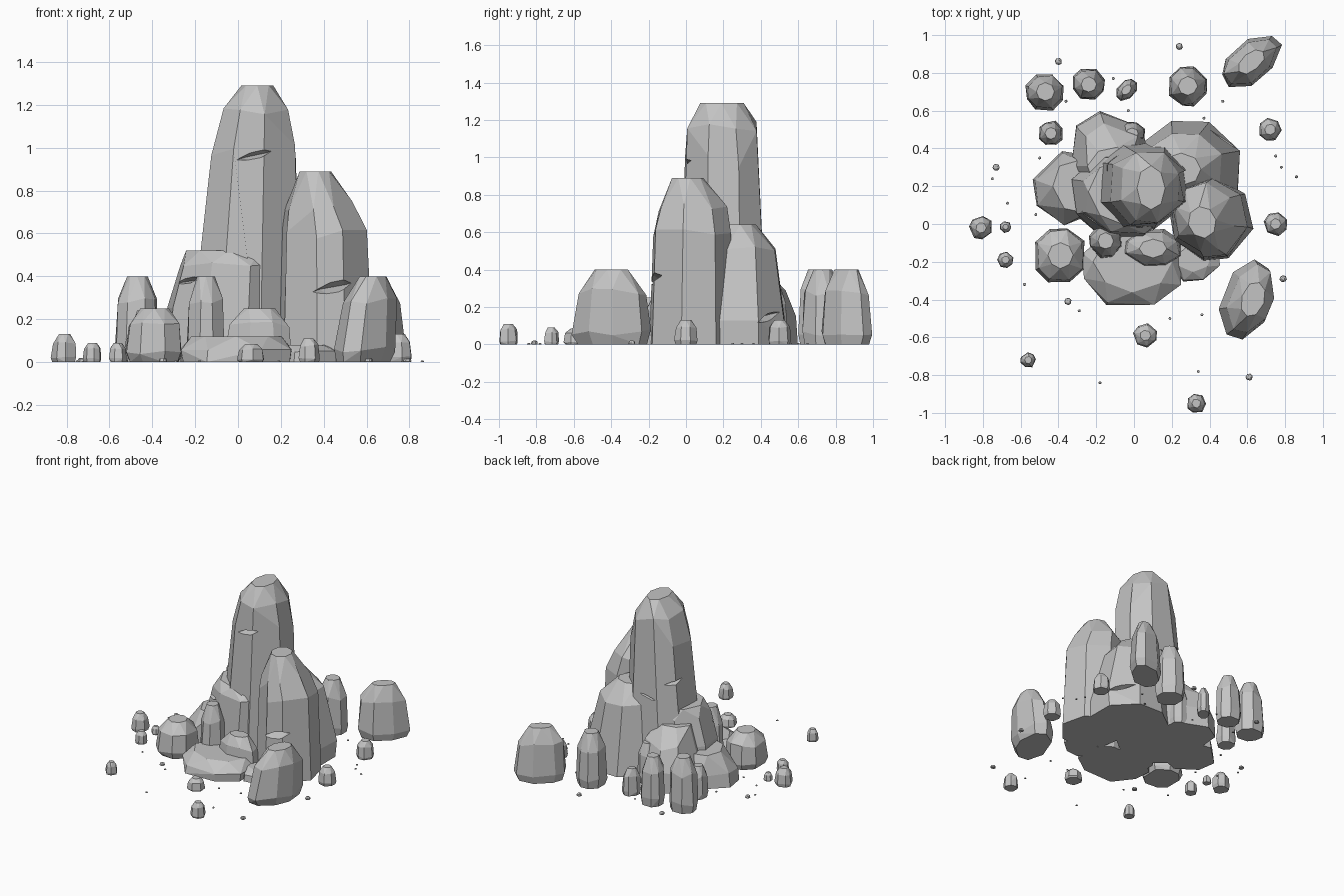
import bpy, bmesh, math, random
from mathutils import Vector, Matrix

cube = bpy.data.objects.get("Cube")
if cube:
    bpy.data.objects.remove(cube, do_unlink=True)
rng = random.Random(7)

stone = bpy.data.materials.new("grey_stone")
stone.use_nodes = True
GREY = (0.55, 0.55, 0.55, 1)
stone.diffuse_color = GREY
bsdf = stone.node_tree.nodes["Principled BSDF"]
bsdf.inputs["Base Color"].default_value = GREY
bsdf.inputs["Roughness"].default_value = 0.9


def hull(name, points, dissolve=0.16):
    """Flat-faced convex stone through a cloud of points."""
    bm = bmesh.new()
    for p in points:
        bm.verts.new(p)
    res = bmesh.ops.convex_hull(bm, input=bm.verts)
    loose = {v for v in res["geom_interior"] + res["geom_unused"]
             if isinstance(v, bmesh.types.BMVert)}
    bmesh.ops.delete(bm, geom=list(loose), context="VERTS")
    bmesh.ops.dissolve_limit(bm, angle_limit=dissolve, verts=bm.verts, edges=bm.edges)
    bmesh.ops.recalc_face_normals(bm, faces=bm.faces)
    mesh = bpy.data.meshes.new(name)
    bm.to_mesh(mesh)
    bm.free()
    mesh.materials.append(stone)
    obj = bpy.data.objects.new(name, mesh)
    bpy.context.collection.objects.link(obj)
    return obj


def rock(name, rings, sides=8, turn=0.0, jitter=0.05):
    """Stack of uneven rings (z, x, y, rx, ry); the top ring is staggered."""
    wobble = [rng.uniform(-0.18, 0.18) for _ in range(sides)]
    spin = Matrix.Rotation(math.radians(turn), 3, "Z")
    points = []
    for i, (z, x, y, rx, ry) in enumerate(rings):
        last = i == len(rings) - 1
        for k in range(sides):
            a = math.tau * (k if last else k + 0.5 + wobble[k]) / sides
            r = 1.06 + rng.uniform(-jitter, jitter)
            lift = 0 if i == 0 or last else rng.uniform(-1, 1) * jitter * rings[-1][0]
            p = spin @ Vector((rx * r * math.cos(a), ry * r * math.sin(a), 0))
            points.append(p + Vector((x, y, z + lift)))
    return hull(name, points)


def boulder(name, x, y, rx, ry, h, turn=0.0, sides=8, lean=0.0):
    profile = [(0, 0.88), (0.16, 1), (0.7, 0.88), (1, 0.45)]
    rings = [(t * h, x + lean * t, y, rx * s, ry * s) for t, s in profile]
    return rock(name, rings, sides, turn)


def crack(target, tip, width, depth, height, facing, tilt):
    """Thin wedge notch; facing is the outward heading in degrees."""
    w, h = width / 2, height / 2
    pts = [(-w, 0, -h * 0.3), (w, 0, h * 0.3), (w * 0.3, 0, h), (-w * 0.2, 0, -h),
           (-w * 0.5, depth, 0), (w * 0.5, depth, 0),
           (-w, -depth, -h), (w, -depth, h), (w * 0.3, -depth, h * 2), (-w * 0.2, -depth, -h * 2)]
    m = (Matrix.Translation(tip) @ Matrix.Rotation(math.radians(facing + 90), 4, "Z")
         @ Matrix.Rotation(math.radians(-tilt), 4, "Y"))
    cutter = hull("crack_cutter", [m @ Vector(p) for p in pts], 0.01)
    cutter.hide_render = True
    mod = target.modifiers.new("crack", "BOOLEAN")
    mod.operation, mod.solver, mod.object = "DIFFERENCE", "EXACT", cutter
    bpy.context.view_layer.objects.active = target
    bpy.ops.object.modifier_apply(modifier=mod.name)
    bpy.data.objects.remove(cutter, do_unlink=True)


# Tall main pillar
main = rock("main_pillar", [
    (0, 0.03, 0.21, 0.27, 0.24), (0.5, 0.04, 0.215, 0.25, 0.235),
    (0.98, 0.07, 0.205, 0.2, 0.215), (1.17, 0.08, 0.2, 0.155, 0.185),
    (1.29, 0.09, 0.19, 0.07, 0.11)], 8, 0, 0.03)
crack(main, (0.08, -0.01, 0.965), 0.22, 0.06, 0.04, -90, 12)
crack(main, (0.04, 0.445, 0.6), 0.2, 0.06, 0.04, 90, -12)
crack(main, (-0.14, 0.33, 0.72), 0.2, 0.06, 0.03, 150, 10)

# Second pillar
second = rock("second_pillar", [
    (0, 0.405, 0.03, 0.215, 0.22), (0.35, 0.405, 0.03, 0.21, 0.21),
    (0.6, 0.4, 0.035, 0.19, 0.2), (0.73, 0.375, 0.035, 0.155, 0.18),
    (0.89, 0.36, 0.01, 0.07, 0.08)], 8, 10, 0.03)
crack(second, (0.45, -0.175, 0.35), 0.24, 0.06, 0.05, -80, 10)

# Rocks leaning against the pillars
rear = rock("rear_shoulder", [
    (0, 0.28, 0.29, 0.28, 0.25), (0.12, 0.28, 0.29, 0.28, 0.24),
    (0.52, 0.26, 0.3, 0.21, 0.18), (0.64, 0.25, 0.29, 0.1, 0.08)], 8, 0, 0.03)
crack(rear, (0.47, 0.44, 0.15), 0.22, 0.05, 0.03, 40, 12)
skirt = rock("pillar_skirt", [
    (0, -0.05, 0.16, 0.28, 0.23), (0.25, -0.05, 0.16, 0.27, 0.225),
    (0.45, -0.02, 0.16, 0.25, 0.21), (0.52, -0.04, 0.17, 0.19, 0.17)], 8, 0, 0.03)
crack(skirt, (-0.24, 0.02, 0.38), 0.16, 0.06, 0.03, -120, 8)
rock("back_shoulder", [
    (0, -0.13, 0.38, 0.2, 0.21), (0.14, -0.13, 0.38, 0.2, 0.2),
    (0.3, -0.12, 0.36, 0.16, 0.16), (0.42, -0.13, 0.3, 0.11, 0.1)], 7, 20)
rock("left_ledge", [
    (0, -0.34, 0.19, 0.19, 0.19), (0.1, -0.34, 0.19, 0.18, 0.18),
    (0.23, -0.3, 0.2, 0.12, 0.14)], 7, 30)
rock("front_slab", [
    (0, -0.01, -0.23, 0.25, 0.21), (0.06, -0.01, -0.23, 0.26, 0.21),
    (0.12, -0.01, -0.2, 0.2, 0.15)], 8, 0)
rock("side_slab", [
    (0, 0.32, -0.19, 0.13, 0.11), (0.05, 0.32, -0.19, 0.13, 0.11),
    (0.08, 0.32, -0.18, 0.09, 0.07)], 7, 10)

# x, y, radius x, radius y, height, turn, sides, lean
BOULDERS = {
    "round_boulder": (-0.39, -0.165, 0.14, 0.145, 0.25),
    "front_boulder": (0.1, -0.13, 0.155, 0.1, 0.25),
    "narrow_boulder": (-0.15, -0.09, 0.085, 0.09, 0.4),
    "back_boulder": (-0.01, 0.48, 0.07, 0.06, 0.3),
    "long_front_rock": (0.59, -0.4, 0.205, 0.125, 0.4, 70, 8, 0.04),
    "long_back_rock": (0.62, 0.86, 0.175, 0.1, 0.4, 40),
    "back_rock_a": (-0.47, 0.7, 0.1, 0.1, 0.4),
    "back_rock_b": (-0.24, 0.74, 0.085, 0.085, 0.36),
    "back_rock_c": (0.285, 0.73, 0.105, 0.105, 0.4),
    "back_rock_d": (-0.44, 0.48, 0.065, 0.065, 0.24),
    "back_rock_e": (-0.04, 0.71, 0.065, 0.045, 0.2, 50),
}
for name, shape in BOULDERS.items():
    boulder(name, *shape)

# Small stones: x, y, radius, height
STONES = [
    (-0.81, -0.02, .06, .13), (-0.68, -0.015, .03, .06), (-0.68, -0.19, .042, .09),
    (-0.56, -0.72, .04, .09), (0.06, -0.59, .06, .085), (0.33, -0.95, .05, .11),
    (0.75, 0, .06, .13), (0.72, 0.5, .06, .13), (-0.4, 0.86, .018, .02),
    (0.24, 0.94, .018, .02), (-0.35, -0.41, .018, .02), (0.79, -0.29, .018, .02),
    (0.61, -0.81, .018, .02), (-0.73, 0.3, .018, .02)]
for i, (x, y, r, h) in enumerate(STONES):
    boulder(f"stone_{i}", x, y, r, r, h, i * 25, 7)

# Scattered grit
GRIT = [(-.75, .24), (-.67, .11), (-.52, .05), (-.5, .35), (-.58, -.32), (-.29, -.46),
        (-.18, -.84), (.19, -.5), (.36, -.48), (.34, -.78), (.75, .36), (.78, .3),
        (.86, .25), (.37, .56), (.47, .65), (-.36, .65), (-.11, .77), (-.03, .6)]
for i, (x, y) in enumerate(GRIT):
    boulder(f"grit_{i}", x, y, .008, .008, .008, i * 40, 6)
